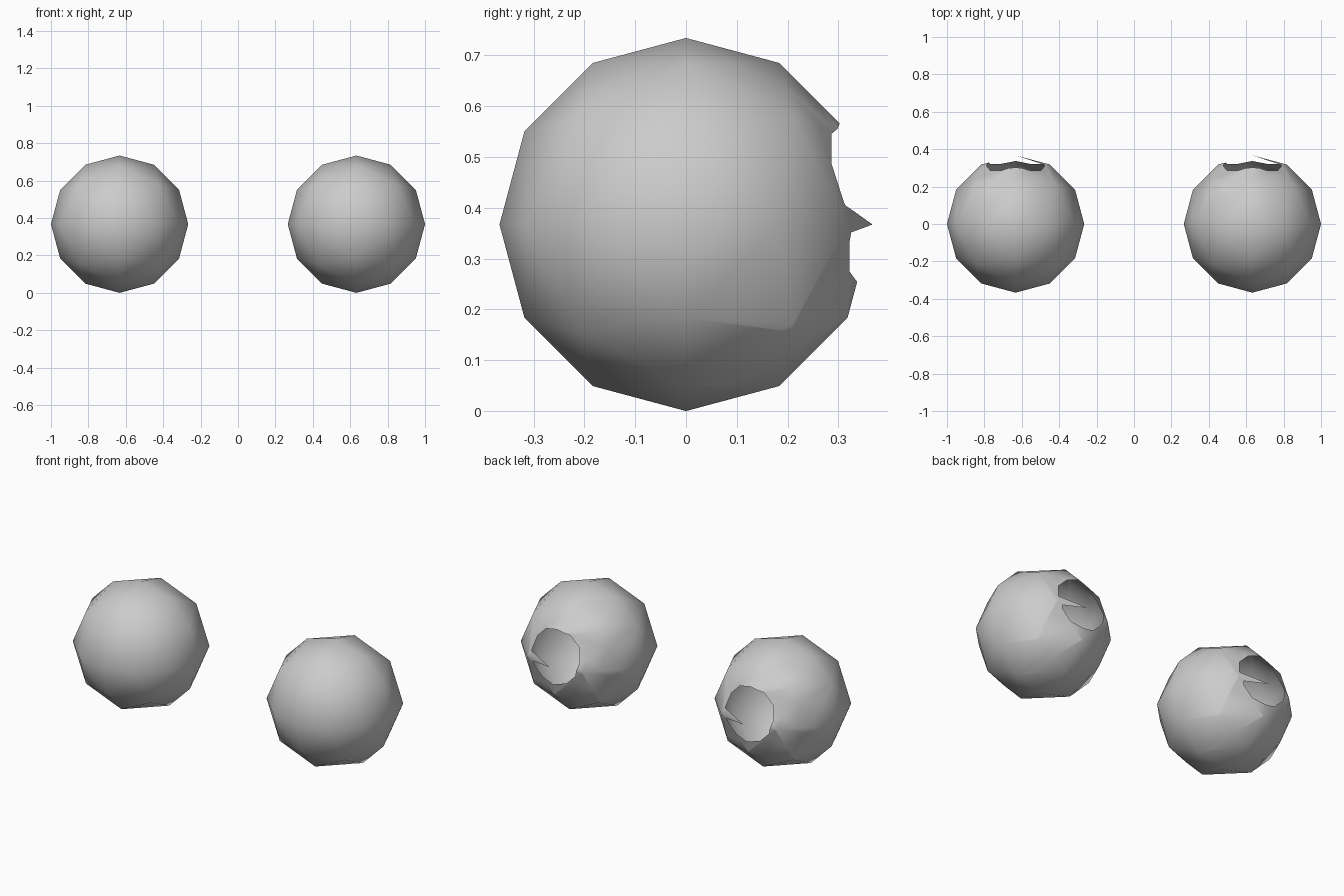
import bpy, bmesh, math
from itertools import product
from mathutils import Vector

if "Cube" in bpy.data.objects:
    bpy.data.objects.remove(bpy.data.objects["Cube"])

R = 0.367          # ball radius
OFFSET = 0.633     # ball centre distance from the middle
HOLE_Z = 0.043     # hole centre above the ball centre
HOLE_R = 0.156
SIDES = 12


def ball_points():
    """Octahedral sphere: 30 degree steps on three great circles + one point per octant."""
    pts = []
    for k in range(12):
        a = math.radians(30 * k)
        c, s = math.cos(a), math.sin(a)
        pts += [(c, s, 0), (c, 0, s), (0, c, s)]
    pts += [tuple(v / math.sqrt(3) for v in p) for p in product((-1, 1), repeat=3)]
    unique = {tuple(round(v, 5) + 0.0 for v in p) for p in pts}
    return [Vector(p) * R for p in sorted(unique)]


def within(face, planes):
    c = face.calc_center_median()
    return c.y > 0.1 and all((c - co).dot(no) < 0 for co, no in planes)


def cut(bm, planes, base=()):
    """Slice the back faces by planes one after another; return the faces inside all."""
    done = list(base)
    for plane in planes:
        faces = [f for f in bm.faces if within(f, done)]
        geom = list({e for f in faces for e in f.edges} | {v for f in faces for v in f.verts})
        bmesh.ops.bisect_plane(bm, geom=faces + geom, dist=1e-6,
                               plane_co=plane[0], plane_no=plane[1])
        done.append(plane)
    return [f for f in bm.faces if within(f, done)]


# Hollow ball
bm = bmesh.new()
for p in ball_points():
    bm.verts.new(p)
bmesh.ops.convex_hull(bm, input=bm.verts[:])
bmesh.ops.recalc_face_normals(bm, faces=bm.faces[:])

# Round opening in the back
ring = []
for k in range(SIDES):
    a = 2 * math.pi * (k + 0.5) / SIDES
    n = Vector((math.cos(a), 0, math.sin(a)))
    ring.append((Vector((0, 0, HOLE_Z)) + n * HOLE_R * math.cos(math.pi / SIDES), n))
cut(bm, ring)

# Thin sliver left standing, pointing at the back pole
wedge = [(Vector(), Vector((-0.235, 0, 1))), (Vector(), Vector((-0.11, 0, -1)))]
sliver = set(cut(bm, wedge, ring))
gone = [f for f in bm.faces if within(f, ring) and f not in sliver]
bmesh.ops.delete(bm, geom=gone, context='FACES')

for f in bm.faces:
    f.smooth = True
mesh = bpy.data.meshes.new("eyeball")
bm.to_mesh(mesh)
bm.free()

# Left and right balls share one mesh
for name, side in (("left_eyeball", -1), ("right_eyeball", 1)):
    ob = bpy.data.objects.new(name, mesh)
    ob.location = (side * OFFSET, 0, R)
    bpy.context.collection.objects.link(ob)
